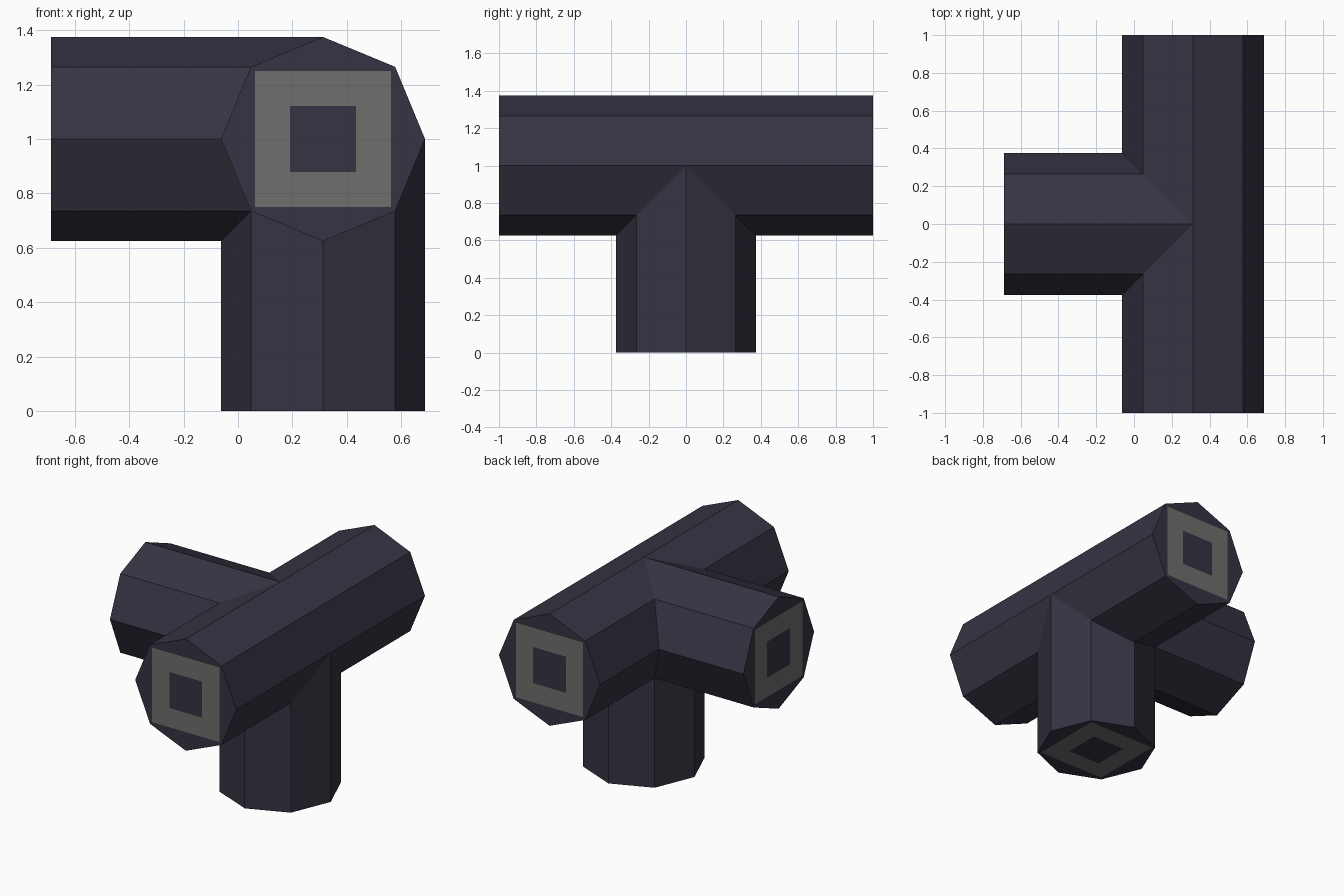
import bpy, bmesh, math
from mathutils import Vector

if "Cube" in bpy.data.objects:
    bpy.data.objects.remove(bpy.data.objects["Cube"])

R = 0.375                       # octagon corner radius
D = R * math.sqrt(0.5)          # diagonal corner offset
CENTRE = Vector((0.3125, 0, 1.0))
ARMS = [Vector(v) for v in ((0, 1, 0), (0, -1, 0), (-1, 0, 0), (0, 0, -1))]


def material(name, rgb):
    m = bpy.data.materials.new(name)
    m.diffuse_color = (*rgb, 1)
    m.use_nodes = True
    m.node_tree.nodes["Principled BSDF"].inputs["Base Color"].default_value = m.diffuse_color
    return m


def half_width(t):
    """Half width of the octagon profile at offset t from its axis."""
    t = abs(t)
    if t <= D:
        return R + (D - R) * t / D
    return max(0.0, D * (R - t) / (R - D))


def mitre(arm, p):
    """Distance from the junction centre at which this arm edge meets its neighbours."""
    reach = 0.0
    for other in ARMS:
        if abs(other.dot(arm)) < 0.5 and p.dot(other) > -1e-5:
            reach = max(reach, half_width(p.dot(arm.cross(other))))
    return reach


def ring(bm, arm, pts, dist):
    return [bm.verts.new(CENTRE + p + arm * d) for p, d in zip(pts, dist)]


def bridge(bm, a, b, mat):
    for i in range(8):
        j = (i + 1) % 8
        bm.faces.new((a[i], a[j], b[j], b[i])).material_index = mat


bm = bmesh.new()
for arm in ARMS:
    u = Vector((0, 0, 1)) if abs(arm.z) < 0.5 else Vector((1, 0, 0))
    v = arm.cross(u)
    dirs = [(round(math.cos(k * math.pi / 4), 6), round(math.sin(k * math.pi / 4), 6))
            for k in range(8)]
    octagon = [(u * c + v * s) * R for c, s in dirs]
    square = [(u * c + v * s) / max(abs(c), abs(s)) for c, s in dirs]
    # pipe wall from mitred joint to open end
    inner = ring(bm, arm, octagon, [mitre(arm, p) for p in octagon])
    outer = ring(bm, arm, octagon, [1] * 8)
    bridge(bm, inner, outer, 0)
    # end cap with a grey square frame set into it
    frame_out = ring(bm, arm, [p * 0.25 for p in square], [1] * 8)
    frame_in = ring(bm, arm, [p * 0.121 for p in square], [1] * 8)
    bridge(bm, outer, frame_out, 0)
    bridge(bm, frame_out, frame_in, 1)
    bm.faces.new(frame_in).material_index = 0

# weld the four arms into one clean shell
bmesh.ops.remove_doubles(bm, verts=bm.verts[:], dist=0.0005)
bmesh.ops.recalc_face_normals(bm, faces=bm.faces[:])
mesh = bpy.data.meshes.new("pipe_junction")
bm.to_mesh(mesh)
bm.free()
mesh.materials.append(material("dark slate", (0.036, 0.034, 0.055)))
mesh.materials.append(material("mid grey", (0.156, 0.156, 0.153)))
bpy.context.collection.objects.link(bpy.data.objects.new("pipe_junction", mesh))
